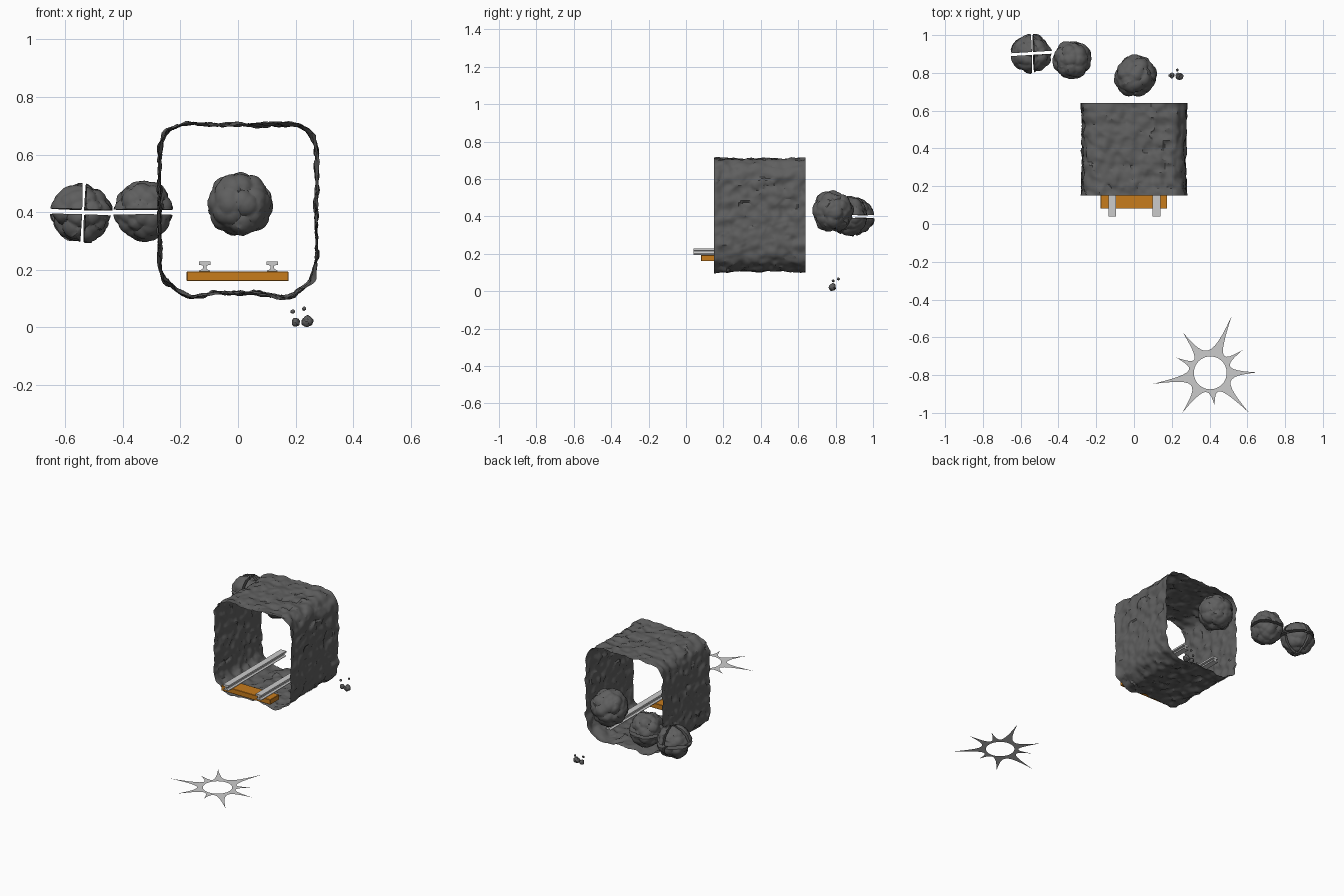
import bpy, bmesh, math, random
from mathutils import Vector, noise

if "Cube" in bpy.data.objects:
    bpy.data.objects.remove(bpy.data.objects["Cube"])

random.seed(7)
STONE, WOOD = (.115, .115, .115, 1), (.57, .2, .012, 1)
mats = {}


def finish(name, bm, smooth=None, color=None):
    bmesh.ops.recalc_face_normals(bm, faces=bm.faces)
    me = bpy.data.meshes.new(name)
    bm.to_mesh(me)
    bm.free()
    ob = bpy.data.objects.new(name, me)
    bpy.context.collection.objects.link(ob)
    if color:
        if color not in mats:
            mats[color] = bpy.data.materials.new("wood" if color == WOOD else "stone")
            mats[color].diffuse_color = color
        me.materials.append(mats[color])
    if smooth:
        bpy.ops.object.select_all(action='DESELECT')
        bpy.context.view_layer.objects.active = ob
        ob.select_set(True)
        bpy.ops.object.shade_smooth_by_angle(angle=math.radians(smooth))
    return ob


# Tunnel: open rough stone sleeve, a mirrored profile swept along y
half = [(0, .12), (.09, .12), (.15, .103), (.18, .107), (.257, .166), (.271, .22),
        (.271, .62), (.262, .662), (.235, .69), (.2, .703), (0, .703)]
outline = [Vector(p) for p in half] + [Vector((-x, z)) for x, z in half[-2:0:-1]]
ring = []
for a, b in zip(outline, outline[1:] + outline[:1]):
    n = max(1, round((b - a).length / .009))
    ring += [a.lerp(b, i / n) for i in range(n)]
n = len(ring)
for _ in range(8):
    ring = [(ring[i - 1] + ring[i] * 2 + ring[(i + 1) % n]) / 4 for i in range(n)]


def plates(p, scale):
    # Broken stone: every cell is a flat chip with its own tilt and height
    seed = noise.voronoi(p * scale)[1][0]
    tilt = noise.noise_vector(seed * 7.3 + Vector((3.1, 1.7, 5.9)))
    return (p * scale - seed).dot(tilt) + .5 * noise.noise(seed * 5.7)


def stone(p):
    q = p + noise.noise_vector(p * 30) * .008
    return .009 * plates(q, 17) + .012 * noise.noise(p * 22)


bm = bmesh.new()
rows, y0, y1 = 52, .15, .64
grid = []
for j in range(rows + 1):
    t = j / rows
    flare = .006 * (2 * t - 1) ** 4
    row = []
    for i, p in enumerate(ring):
        tan = ring[(i + 2) % n] - ring[i - 2]
        nor = Vector((tan.y, -tan.x)).normalized()
        base = Vector((p.x, y0 + (y1 - y0) * t, p.y))
        d = stone(base) + flare
        row.append(bm.verts.new((p.x + nor.x * d, base.y, p.y + nor.y * d)))
    grid.append(row)
for r, s in zip(grid, grid[1:]):
    for i in range(n):
        bm.faces.new((r[i], r[(i + 1) % n], s[(i + 1) % n], s[i]))
finish("tunnel", bm, 30, STONE)


# Boulders: spheres covered in chipped, rounded lumps
def boulder(center, radius, lumps=60, sub=5, depth=.75, chip=.05):
    bm = bmesh.new()
    bmesh.ops.create_icosphere(bm, subdivisions=sub, radius=1)
    seeds = []
    while len(seeds) < lumps:
        s = Vector([random.gauss(0, 1) for _ in range(3)]).normalized()
        if all((s - q).length > 1.9 / math.sqrt(lumps) for q, h in seeds):
            seeds.append((s, random.uniform(.94, 1.04)))
    off = Vector((random.random(), random.random(), random.random())) * 9
    for v in bm.verts:
        d = v.co.normalized()
        r = max(h - depth * (d - s).length_squared for s, h in seeds)
        v.co = Vector(center) + d * radius * (r + chip * plates(d + off, 2.6))
    return bm


def cut(bm, point, normal, keep, gap):
    # Keep one side of a plane, leaving half the crack width open
    nrm = Vector(normal).normalized() * keep
    geom = bm.verts[:] + bm.edges[:] + bm.faces[:]
    res = bmesh.ops.bisect_plane(bm, geom=geom, plane_co=Vector(point) + nrm * gap / 2,
                                 plane_no=nrm, clear_inner=True)
    edges = [e for e in res["geom_cut"] if isinstance(e, bmesh.types.BMEdge)]
    bmesh.ops.holes_fill(bm, edges=edges, sides=0)


finish("whole_boulder", boulder((.006, .785, .428), .114), 30, STONE)

# Boulder split into two halves
c = (-.328, .868, .405)
source = boulder(c, .106)
for k, label in ((1, "upper"), (-1, "lower")):
    bm = source.copy()
    cut(bm, (c[0], c[1], .4), (0, .02, 1), k, .018)
    finish("halved_boulder_" + label, bm, 30, STONE)
source.free()

# Boulder split into eight chunks
c = (-.545, .9, .397)
source = boulder(c, .107)
for i in range(8):
    sx, sy, sz = [1 if i >> b & 1 else -1 for b in range(3)]
    bm = source.copy()
    cut(bm, (-.538, .9, .4), (1, .03, -.04), sx, .013)
    cut(bm, (-.54, .903, .4), (-.06, 1, 0), sy, .015)
    cut(bm, (-.54, .9, .4), (.03, .02, 1), sz, .018)
    finish(f"boulder_chunk_{i + 1}", bm, 30, STONE)
source.free()

# Loose pebbles on the ground
for i, (x, y, z, r) in enumerate([(.241, .783, .02, .021), (.2, .786, .018, .016),
                                  (.19, .787, .055, .008), (.23, .815, .065, .008)]):
    finish(f"pebble_{i + 1}", boulder((x, y, z), r, 9, 3, .25, .16), 30, STONE)

# Wooden sleeper
bm = bmesh.new()
bmesh.ops.create_cube(bm, size=1)
for v in bm.verts:
    v.co = Vector((v.co.x * .354 - .001, v.co.y * .092 + .127, v.co.z * .033 + .177))
bmesh.ops.bevel(bm, geom=bm.edges[:], offset=.002, segments=1, affect='EDGES')
finish("sleeper", bm, color=WOOD)

# Rails: I-shaped section extruded along y
side = [(.019, .194), (.019, .197), (.008, .202), (.006, .206), (.006, .215), (.02, .217), (.02, .228)]
section = side + [(-x, z) for x, z in reversed(side)]
for x0, label in ((-.116, "left"), (.119, "right")):
    bm = bmesh.new()
    f = bm.faces.new([bm.verts.new((x0 + x, .04, z)) for x, z in section])
    out = bmesh.ops.extrude_face_region(bm, geom=[f], use_keep_orig=True)["geom"]
    bmesh.ops.translate(bm, vec=(0, .595, 0),
                        verts=[v for v in out if isinstance(v, bmesh.types.BMVert)])
    finish("rail_" + label, bm)

# Flat impact star: curved spikes around an open circular hole
cx, cy, cz = .404, -.788, .015
tips = [(.653, -.786), (.575, -.667), (.516, -.49), (.258, -.573), (.222, -.706),
        (.098, -.847), (.255, -1), (.427, -.963), (.61, -1)]
polar = [(math.atan2(y - cy, x - cx) % math.tau, math.hypot(x - cx, y - cy)) for x, y in tips]
polar.sort()
edge = []
for i, (a, r) in enumerate(polar):
    b, q = polar[(i + 1) % len(polar)]
    b += math.tau if b < a else 0
    ctrl = [(a, r), (a + (b - a) * .28, .075), (a + (b - a) * .72, .075), (b, q)]
    pts = [Vector((math.cos(g) * m, math.sin(g) * m)) for g, m in ctrl]
    for k in range(12):
        t = k / 12
        w = ((1 - t) ** 3, 3 * t * (1 - t) ** 2, 3 * t * t * (1 - t), t ** 3)
        p = sum((v * u for v, u in zip(pts, w)), Vector((0, 0)))
        edge.append(p if p.length > .1 else p.normalized() * .1)
bm = bmesh.new()
outer = [bm.verts.new((cx + p.x, cy + p.y, cz)) for p in edge]
inner = [bm.verts.new((cx + p.x, cy + p.y, cz)) for p in (e.normalized() * .087 for e in edge)]
for i in range(len(edge)):
    bm.faces.new((outer[i - 1], outer[i], inner[i], inner[i - 1]))
finish("impact_star", bm)

for m in bpy.data.materials:
    if m.users and not m.is_grease_pencil:
        m.use_nodes = True
        m.node_tree.nodes["Principled BSDF"].inputs["Base Color"].default_value = m.diffuse_color
